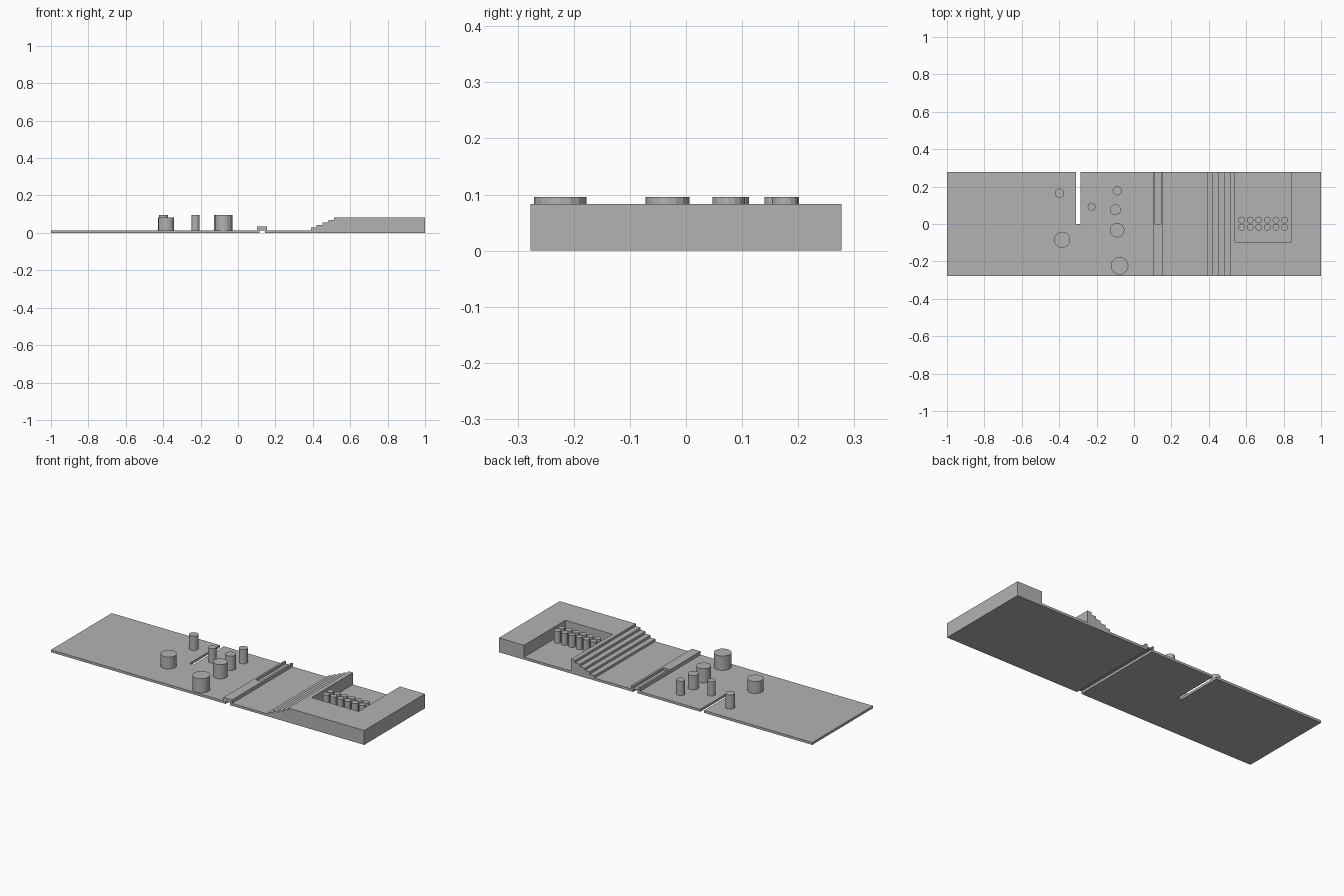
import bpy
import bmesh
from mathutils import Matrix, Vector

if "Cube" in bpy.data.objects:
    bpy.data.objects.remove(bpy.data.objects["Cube"], do_unlink=True)

HALF_Y = 0.277   # half depth of the board
PLATE = 0.014    # plate thickness
TOP = 0.083      # height of the raised deck

grey = bpy.data.materials.new("mid grey")
grey.use_nodes = True
grey.diffuse_color = (0.45, 0.45, 0.45, 1)
grey.node_tree.nodes["Principled BSDF"].inputs["Base Color"].default_value = grey.diffuse_color


def add_object(name, bm):
    bmesh.ops.recalc_face_normals(bm, faces=bm.faces)
    mesh = bpy.data.meshes.new(name)
    bm.to_mesh(mesh)
    bm.free()
    mesh.materials.append(grey)
    obj = bpy.data.objects.new(name, mesh)
    bpy.context.collection.objects.link(obj)
    return obj


def prism(name, points, direction):
    """Extrude a closed outline along a direction."""
    bm = bmesh.new()
    face = bm.faces.new([bm.verts.new(p) for p in points])
    result = bmesh.ops.extrude_face_region(bm, geom=[face])
    moved = [v for v in result["geom"] if isinstance(v, bmesh.types.BMVert)]
    bmesh.ops.translate(bm, verts=moved, vec=Vector(direction))
    return add_object(name, bm)


def box(name, x0, x1, y0, y1, z0, z1):
    outline = [(x0, y0, z0), (x1, y0, z0), (x1, y1, z0), (x0, y1, z0)]
    return prism(name, outline, (0, 0, z1 - z0))


def cylinder(name, x, y, radius, z0, z1):
    bm = bmesh.new()
    bmesh.ops.create_cone(bm, cap_ends=True, segments=16, radius1=radius, radius2=radius,
                          depth=z1 - z0, matrix=Matrix.Translation((x, y, (z0 + z1) / 2)))
    return add_object(name, bm)


def cut(target, cutter):
    cutter.hide_render = True
    cutter.hide_set(True)
    cutter.display_type = 'WIRE'
    mod = target.modifiers.new("cut", 'BOOLEAN')
    mod.operation = 'DIFFERENCE'
    mod.solver = 'EXACT'
    mod.object = cutter
    # Apply the cut and drop the helper
    bpy.context.view_layer.objects.active = target
    target.select_set(True)
    bpy.ops.object.modifier_apply(modifier=mod.name)
    target.select_set(False)
    bpy.data.objects.remove(cutter, do_unlink=True)


# Thin plate with a narrow slot running in from the back edge
slot_l, slot_r, gap_l, gap_r = -0.31, -0.285, 0.115, 0.144
outline = [(-1, -HALF_Y), (gap_l, -HALF_Y), (gap_l, HALF_Y), (slot_r, HALF_Y),
           (slot_r, 0), (slot_l, 0), (slot_l, HALF_Y), (-1, HALF_Y)]
prism("base_plate", [(x, y, 0) for x, y in outline], (0, 0, PLATE))

# Stepped side profile: plate, five steps and the raised deck
profile = [(gap_r, 0), (1, 0), (1, TOP)]
steps = 5
rise = (TOP - PLATE) / steps
for i in reversed(range(steps)):
    x = 0.39 + 0.031 * i
    profile += [(x, PLATE + rise * (i + 1)), (x, PLATE + rise * i)]
profile.append((gap_r, PLATE))
deck = prism("stepped_deck", [(x, -HALF_Y, z) for x, z in profile], (0, 2 * HALF_Y, 0))

# Pit in the deck, open at the back
cut(deck, box("pit_cutter", 0.54, 0.84, -0.1, 0.4, PLATE, 0.2))

# Bridge over the gap, with a groove in its back half
bridge = box("bridge", 0.101, 0.156, -HALF_Y, HALF_Y, PLATE, 0.034)
cut(bridge, box("groove_cutter", 0.112, gap_r, 0, 0.4, 0.02, 0.1))

# Round posts on the plate: x, y, radius, top
posts = [(-0.398, 0.165, 0.025, 0.096), (-0.227, 0.091, 0.021, 0.096),
         (-0.09, 0.177, 0.024, 0.096), (-0.1, 0.076, 0.029, 0.096),
         (-0.09, -0.033, 0.039, 0.096), (-0.077, -0.224, 0.047, 0.096),
         (-0.384, -0.084, 0.043, TOP)]
for i, (x, y, radius, top) in enumerate(posts, 1):
    cylinder(f"post_{i}", x, y, radius, PLATE, top)

# Two rows of pegs standing in the pit
for row, y in enumerate((-0.017, 0.021), 1):
    for col in range(6):
        cylinder(f"peg_{row}_{col + 1}", 0.575 + 0.046 * col, y, 0.018, 0, TOP)
